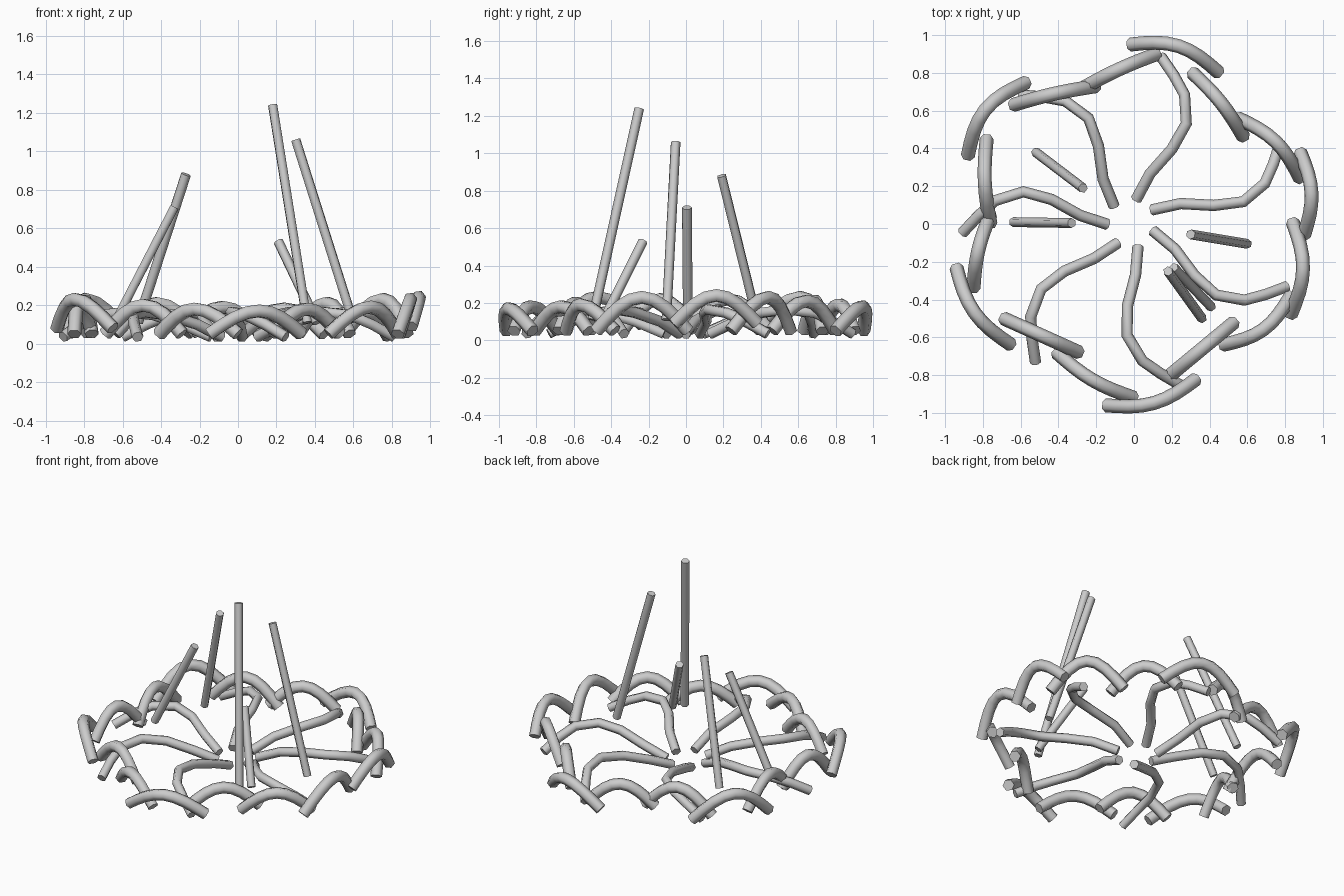
import bpy
from math import sin, cos, pi, radians
from mathutils import Vector

cube = bpy.data.objects.get("Cube")
if cube:
    bpy.data.objects.remove(cube, do_unlink=True)

# Single pale grey material
grey = bpy.data.materials.new("pale_grey")
grey.use_nodes = True
shade = (0.6, 0.6, 0.6, 1)
grey.diffuse_color = shade
grey.node_tree.nodes["Principled BSDF"].inputs["Base Color"].default_value = shade


def tube(name, points, radius):
    """Six-sided capped tube along a polyline, smooth around, sharp at the caps."""
    curve = bpy.data.curves.new(name, "CURVE")
    curve.dimensions = "3D"
    curve.bevel_depth = radius
    curve.bevel_resolution = 1
    curve.use_fill_caps = True
    spline = curve.splines.new("POLY")
    spline.points.add(len(points) - 1)
    for target, point in zip(spline.points, points):
        target.co = (*point, 1)
    curve.materials.append(grey)
    obj = bpy.data.objects.new(name, curve)
    bpy.context.scene.collection.objects.link(obj)
    bpy.ops.object.select_all(action="DESELECT")
    obj.select_set(True)
    bpy.context.view_layer.objects.active = obj
    bpy.ops.object.convert(target="MESH")
    bpy.ops.object.shade_smooth_by_angle(angle=radians(70))


def arch(name, start, end, bulge, height, foot=0.05, radius=0.037, steps=8):
    """Arched tube between two ground points, bowed away from the centre."""
    a, b = Vector(start), Vector(end)
    side = Vector((b.y - a.y, a.x - b.x)).normalized()
    if side.dot(a + b) < 0:
        side.negate()
    points = []
    for i in range(steps + 1):
        t = i / steps
        swell = sin(pi * t)
        flat = a.lerp(b, t) + side * bulge * swell
        points.append((flat.x, flat.y, foot + (height - foot) * swell))
    tube(name, points, radius)


# Ring of overlapping arches: start, end, outward bow, crest height, foot height
ring = [
    ((-.02, .95), (.45, .80), .07, .18),
    ((.31, .80), (.58, .46), .02, .21),
    ((.55, .56), (.88, .24), .05, .23),
    ((.88, .38), (.90, -.06), .05, .24, .09),
    ((.84, .01), (.83, -.48), .06, .23),
    ((.83, -.38), (.47, -.64), .06, .19),
    ((.53, -.52), (.18, -.81), 0, .18),
    ((.33, -.82), (-.15, -.96), .06, .17),
    ((0, -.92), (-.41, -.68), .03, .18),
    ((-.29, -.68), (-.69, -.50), 0, .2),
    ((-.65, -.64), (-.94, -.23), .06, .23, .08),
    ((-.85, -.34), (-.76, .05), .02, .22),
    ((-.76, 0), (-.78, .45), .02, .22),
    ((-.88, .36), (-.57, .75), .08, .23),
    ((-.64, .63), (-.20, .73), .01, .21),
    ((-.27, .72), (.12, .9), .01, .19),
]
for number, shape in enumerate(ring, 1):
    arch(f"ring_arch_{number}", *shape)

# Swirling spokes: shared (radius, turn) path, with a twist near the hub
path = [(.13, 0), (.28, -11), (.445, -19), (.6, -19),
        (.735, -12.5), (.815, -6), (.9, 0)]
twists = [4, 9, 3, -6, -5, -2, 7]
reach = [0, -.01, -.025, -.01, 0, .01, .01]
for k, (twist, extra) in enumerate(zip(twists, reach)):
    points = []
    for i, (r, turn) in enumerate(path):
        t = i / (len(path) - 1)
        angle = radians(81 - 51.6 * k + turn + twist * (1 - t) ** 3)
        rr = r + extra
        points.append((rr * cos(angle), rr * sin(angle), .035 + .13 * sin(pi * t)))
    tube(f"swirl_spoke_{k + 1}", points, .03)

# Straight rods leaning in towards the middle: foot, tip
rods = [
    ((.36, -.5), (.18, -.25, 1.24)),
    ((.6, -.105), (.3, -.055, 1.06)),
    ((-.52, .38), (-.27, .19, .88)),
    ((-.64, .01), (-.33, .005, .71)),
    ((.41, -.44), (.21, -.23, .53)),
]
for number, (foot, tip) in enumerate(rods, 1):
    tube(f"leaning_rod_{number}", [(*foot, .11), tip], .026)
